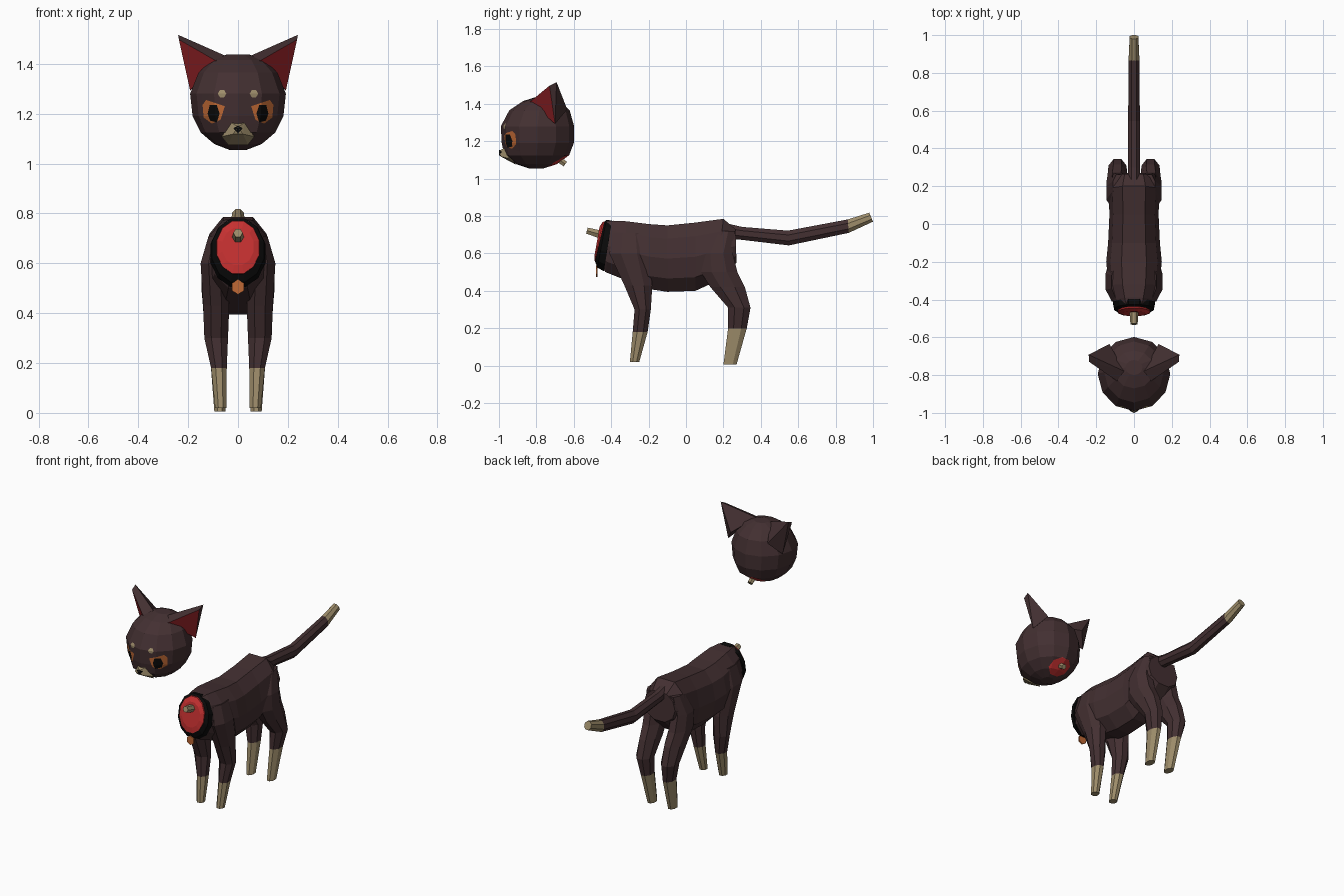
import bpy, bmesh, math
from mathutils import Vector

if "Cube" in bpy.data.objects:
    bpy.data.objects.remove(bpy.data.objects["Cube"])


def mat(name, r, g, b):
    m = bpy.data.materials.new(name)
    m.diffuse_color = (r, g, b, 1)
    m.use_nodes = True
    m.node_tree.nodes["Principled BSDF"].inputs["Base Color"].default_value = m.diffuse_color
    return m


BROWN, BEIGE, RED, DARK_RED, ORANGE, BLACK = range(6)
MATS = [mat("dark_brown", .056, .029, .031), mat("beige", .34, .265, .145),
        mat("red", .56, .03, .03), mat("ear_red", .29, .016, .02),
        mat("orange", .52, .14, .035), mat("black", .003, .003, .003)]


def finish(name, bm, rule=None):
    bmesh.ops.recalc_face_normals(bm, faces=bm.faces)
    if rule is not None:
        for f in bm.faces:
            f.material_index = rule(f) if callable(rule) else rule
    me = bpy.data.meshes.new(name)
    bm.to_mesh(me)
    bm.free()
    for m in MATS:
        me.materials.append(m)
    ob = bpy.data.objects.new(name, me)
    bpy.context.collection.objects.link(ob)
    return ob


def loft(rings, caps=True):
    bm = bmesh.new()
    rows = [[bm.verts.new(p) for p in r] for r in rings]
    n = len(rows[0])
    for a, b in zip(rows, rows[1:]):
        for i in range(n):
            j = (i + 1) % n
            bm.faces.new((a[i], a[j], b[j], b[i]))
    if caps:
        bm.faces.new(rows[0])
        bm.faces.new(rows[-1])
    bmesh.ops.recalc_face_normals(bm, faces=bm.faces)
    return bm


def hull(points):
    bm = bmesh.new()
    for p in points:
        bm.verts.new(p)
    bmesh.ops.convex_hull(bm, input=bm.verts)
    bmesh.ops.dissolve_limit(bm, angle_limit=.02, verts=bm.verts, edges=bm.edges)
    return bm


def circle(n, off=0):
    return [(math.cos(math.tau * (i + off) / n), math.sin(math.tau * (i + off) / n))
            for i in range(n)]


def slices(specs, prof):
    """Upright sections: y and z of the top, y and z of the bottom, half width."""
    return [[(w * x, yb + (yt - yb) * t, zb + (zt - zb) * t) for x, t in prof]
            for yt, zt, yb, zb, w in specs]


def paint(bm, origin, u, v, poly, index):
    """Cut a convex outline into the surface and colour the faces inside."""
    o, u, v = Vector(origin), Vector(u).normalized(), Vector(v).normalized()
    d = u.cross(v)
    pts = [Vector(p) for p in poly]
    flat = lambda p: Vector(((p - o).dot(u), (p - o).dot(v)))

    def near(f):
        q = [flat(w.co) for w in f.verts]
        return f.normal.dot(d) > .05 and all(
            min(a[k] for a in q) < max(p[k] for p in pts) and
            max(a[k] for a in q) > min(p[k] for p in pts) for k in (0, 1))

    edges = list(zip(pts, pts[1:] + pts[:1]))
    for a, b in edges:
        bm.normal_update()
        fs = [f for f in bm.faces if near(f)]
        geom = fs + list({e for f in fs for e in f.edges}) + list({w for f in fs for w in f.verts})
        e = b - a
        bmesh.ops.bisect_plane(bm, geom=geom, dist=1e-5, plane_co=o + u * a.x + v * a.y,
                               plane_no=(u * e.x + v * e.y).cross(d))
    bm.normal_update()
    for f in bm.faces:
        c = flat(f.calc_center_median())
        s = [(b - a).cross(c - a) for a, b in edges]
        if f.normal.dot(d) > .05 and (min(s) > 0 or max(s) < 0):
            f.material_index = index


# Torso
half = [(.45, 1), (.85, .8), (1, .5), (.85, .2), (.35, 0)]
torso_prof = half + [(-x, t) for x, t in reversed(half)]
finish("torso", loft(slices([
    (-.43, .77, -.475, .55, .09), (-.39, .775, -.43, .50, .11), (-.32, .772, -.33, .46, .135),
    (-.2, .757, -.2, .41, .147), (-.1, .75, -.1, .395, .137), (.05, .765, .05, .40, .13),
    (.2, .785, .16, .45, .135), (.265, .73, .27, .55, .11)], torso_prof)), BROWN)

# Collar, cut neck and tag
oval = [(x, .5 + y / 2) for x, y in circle(12, .5)]
finish("collar", loft(slices([
    (-.395, .78, -.44, .50, .115), (-.425, .785, -.475, .52, .108),
    (-.437, .772, -.487, .553, .088)], oval)), BLACK)
finish("neck_stump", loft(slices([
    (-.425, .775, -.475, .55, .09), (-.444, .773, -.489, .555, .088),
    (-.462, .745, -.489, .59, .065)], oval)), RED)
finish("tag", loft([[(.028 * x, y, .505 + .03 * z) for x, z in circle(6, .5)]
                    for y in (-.482, -.473)]), ORANGE)


def bone(name, a, b, r0, r1):
    a, b = Vector(a), Vector(b)
    q = (b - a).to_track_quat('Z', 'Y')
    finish(name, loft([[p + q @ Vector((r * x, r * y, 0)) for x, y in circle(6)]
                       for p, r in ((a, r0), (b, r1))]), BEIGE)


bone("neck_bone", (0, -.45, .70), (0, -.53, .722), .025, .019)
bone("head_bone", (0, -.69, 1.11), (0, -.645, 1.078), .02, .017)

# Legs: z, y range, x range per section
front = [(.02, -.30, -.25, .047, .092), (.18, -.285, -.205, .045, .108),
         (.30, -.275, -.188, .04, .135), (.43, -.33, -.18, .035, .14),
         (.60, -.41, -.20, .04, .15), (.71, -.39, -.22, .05, .118)]
rear = [(.005, .20, .27, .05, .095), (.20, .225, .325, .045, .11),
        (.31, .225, .345, .04, .135), (.42, .13, .315, .035, .14),
        (.50, .08, .275, .035, .147), (.60, .08, .25, .04, .147), (.72, .14, .262, .05, .112)]
octagon = [(x * 1.08, y * 1.08) for x, y in circle(8, .5)]
for name, rows, sock in (("front_leg", front, .18), ("rear_leg", rear, .20)):
    for side, s in (("right", 1), ("left", -1)):
        rings = [[(s * ((x0 + x1) / 2 + (x1 - x0) / 2 * a), (y0 + y1) / 2 + (y1 - y0) / 2 * b, z)
                  for a, b in octagon] for z, y0, y1, x0, x1 in rows]
        finish(f"{name}_{side}", loft(rings),
               lambda f: BEIGE if f.calc_center_median().z < sock else BROWN)

# Tail with pale tip
finish("tail", loft(slices([
    (.20, .765, .20, .68, .032), (.30, .742, .28, .675, .032), (.545, .722, .55, .643, .031),
    (.865, .782, .87, .71, .029), (.98, .818, 1.0, .77, .023)],
    [(x, .5 + y / 2) for x, y in octagon])),
    lambda f: BEIGE if f.calc_center_median().y > .87 else BROWN)

# Head: z, front y, back y, half width per section
head = loft([[(w * -y, (y0 + y1) / 2 - (y1 - y0) / 2 * x, z) for x, y in circle(12)]
             for z, y0, y1, w in [
    (1.055, -.84, -.76, .035), (1.078, -.91, -.69, .095), (1.125, -.972, -.625, .15),
    (1.19, -.985, -.60, .182), (1.28, -.99, -.598, .192), (1.365, -.945, -.622, .158),
    (1.415, -.87, -.67, .108), (1.437, -.80, -.72, .045)]])
iris = [(.053, 1.23), (.07, 1.175), (.105, 1.16), (.138, 1.185), (.142, 1.235), (.128, 1.255)]
pupil = [(.085, 1.235), (.113, 1.235), (.122, 1.2), (.112, 1.172), (.085, 1.165), (.074, 1.2)]
brow = [(.064 + .017 * x, 1.28 + .017 * z) for x, z in circle(6)]
for s in (1, -1):
    for poly, c in ((iris, ORANGE), (pupil, BLACK), (brow, BEIGE)):
        paint(head, (0, 0, 0), (1, 0, 0), (0, 0, 1), [(s * x, z) for x, z in poly], c)
paint(head, (0, -.69, 1.10), (1, 0, 0), (0, -.75, -.66),
      [(.068 * x, .068 * y) for x, y in circle(8, .5)], RED)
finish("head", head)

# Muzzle and nose
muzzle = [(0, -1.0, 1.148), (0, -.93, 1.1)]
for s in (1, -1):
    muzzle += [(s * .026, -.972, 1.163), (s * .066, -.945, 1.108), (s * .04, -.91, 1.075),
               (s * .02, -.99, 1.118)]
finish("muzzle", hull(muzzle), BEIGE)
finish("nose", hull([(x, y + d, z) for d in (0, .009) for x, y, z in
                     ((-.019, -.992, 1.142), (.019, -.992, 1.142), (0, -1.0, 1.152),
                      (0, -.998, 1.12))]), BLACK)

# Ears, red inside
for side, s in (("right", 1), ("left", -1)):
    pts = [(.085, -.835, 1.41), (.05, -.78, 1.432), (.237, -.73, 1.497), (.24, -.692, 1.516),
           (.192, -.70, 1.293), (.13, -.635, 1.37)]
    finish("ear_" + side, hull([(s * x, y, z) for x, y, z in pts]),
           lambda f: DARK_RED if f.normal.y < -.55 and f.normal.z < .3 else BROWN)
